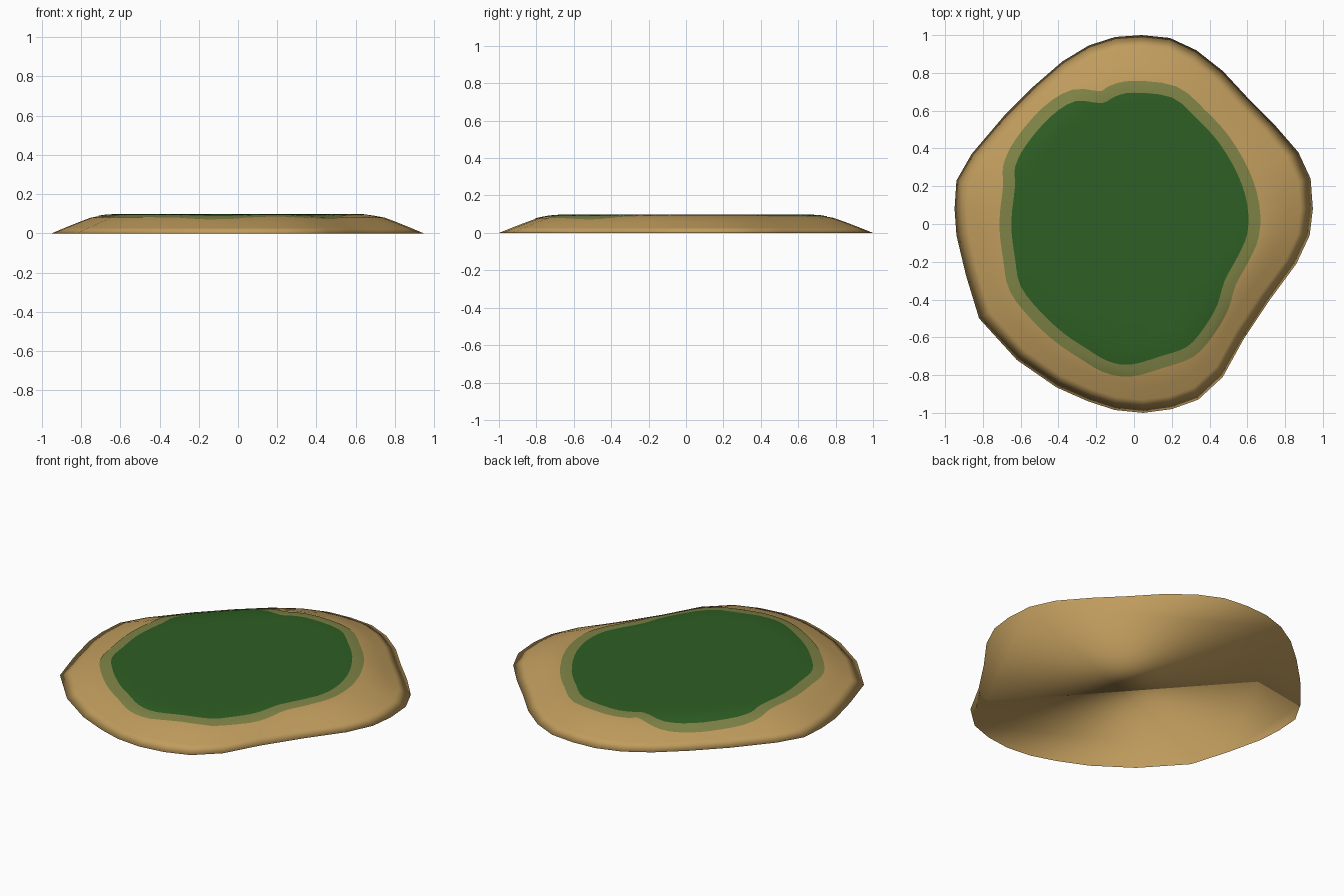
import bpy, bmesh
from mathutils import Vector
from mathutils.bvhtree import BVHTree

if "Cube" in bpy.data.objects:
    bpy.data.objects.remove(bpy.data.objects["Cube"])


def material(name, rgb):
    m = bpy.data.materials.new(name)
    m.diffuse_color = (*rgb, 1)
    m.use_nodes = True
    m.node_tree.nodes["Principled BSDF"].inputs["Base Color"].default_value = m.diffuse_color
    return m


sand = material("sand", (0.53, 0.335, 0.11))
dry_grass = material("dry_grass", (0.21, 0.225, 0.06))
grass = material("grass", (0.027, 0.112, 0.017))

# Outlines as seen from above, clockwise from the back
SHORE = [(.04, 1), (.19, .985), (.33, .92), (.47, .81), (.60, .67), (.74, .53),
         (.87, .38), (.935, .24), (.947, .08), (.93, -.06), (.86, -.21), (.72, -.40),
         (.58, -.61), (.47, -.81), (.34, -.93), (.20, -.98), (.05, -1), (-.10, -.985),
         (-.24, -.94), (-.41, -.865), (-.62, -.72), (-.82, -.50), (-.89, -.27),
         (-.94, -.06), (-.95, .08), (-.94, .23), (-.86, .37), (-.69, .57),
         (-.53, .73), (-.38, .86), (-.24, .945), (-.10, .99)]
MEADOW = [(0, .695), (.20, .67), (.33, .56), (.45, .43), (.55, .26), (.60, .10),
          (.60, -.05), (.55, -.17), (.48, -.30), (.44, -.43), (.37, -.55), (.28, -.65),
          (.14, -.70), (-.02, -.745), (-.14, -.725), (-.25, -.66), (-.37, -.58),
          (-.49, -.47), (-.60, -.33), (-.63, -.18), (-.65, 0), (-.63, .20),
          (-.63, .30), (-.57, .42), (-.44, .57), (-.31, .65), (-.17, .64), (-.10, .675)]


def rounded(pts, n):
    """Catmull-Rom subdivision of a closed outline."""
    p = [Vector(q) for q in pts]
    k, out = len(p), []
    for i in range(k):
        a, b, c, d = p[i - 1], p[i], p[(i + 1) % k], p[(i + 2) % k]
        for j in range(n):
            t = j / n
            out.append(0.5 * (2 * b + (c - a) * t + (2 * a - 5 * b + 4 * c - d) * t * t
                              + (3 * b - a - 3 * c + d) * t ** 3))
    return out


def loft(bm, rings):
    """Join rings of points (outermost first, counter-clockwise) with quads."""
    vs = [[bm.verts.new(p) for p in r] for r in rings]
    for a, b in zip(vs, vs[1:]):
        for i in range(len(a)):
            j = (i + 1) % len(a)
            bm.faces.new((a[i], a[j], b[j], b[i]))
    return vs


def finish(bm, name, mat):
    me = bpy.data.meshes.new(name)
    bm.normal_update()
    bm.to_mesh(me)
    bm.free()
    me.materials.append(mat)
    me.shade_smooth()
    ob = bpy.data.objects.new(name, me)
    bpy.context.collection.objects.link(ob)
    return ob


# Sand body: shoreline lofted up to a flat top, closed underneath
shore = [Vector(p) for p in reversed(SHORE)]
PROFILE = [(1, 0), (.93, .028), (.86, .055), (.79, .08), (.72, .092), (.64, .0965)]
bm = bmesh.new()
rings = loft(bm, [[(p.x * f, p.y * f, z) for p in shore] for f, z in PROFILE])
bm.faces.new(rings[-1])
bm.faces.new(rings[0][::-1])
bm.normal_update()
surface = BVHTree.FromBMesh(bm)
finish(bm, "island_sand", sand)


def drape(ring):
    """Lay a ring of flat points just above the sand."""
    out = []
    for p in ring:
        hit = surface.ray_cast(Vector((p.x, p.y, 1)), Vector((0, 0, -1)))[0]
        out.append((p.x, p.y, (hit.z if hit else 0) + 0.003))
    return out


meadow = rounded(MEADOW, 3)[::-1]
count = len(meadow)
normals = []
for i in range(count):
    t = meadow[(i + 2) % count] - meadow[i - 2]
    normals.append(Vector((t.y, -t.x)).normalized())

# Paler grass border around the meadow
bm = bmesh.new()
loft(bm, [drape([p + n * d for p, n in zip(meadow, normals)])
          for d in (.063, .042, .021, 0)])
finish(bm, "grass_border", dry_grass)

# Dark green meadow
bm = bmesh.new()
rings = loft(bm, [drape([p * s for p in meadow]) for s in (1, .96, .92, .88, .84, .7)])
bm.faces.new(rings[-1])
finish(bm, "grass_meadow", grass)
